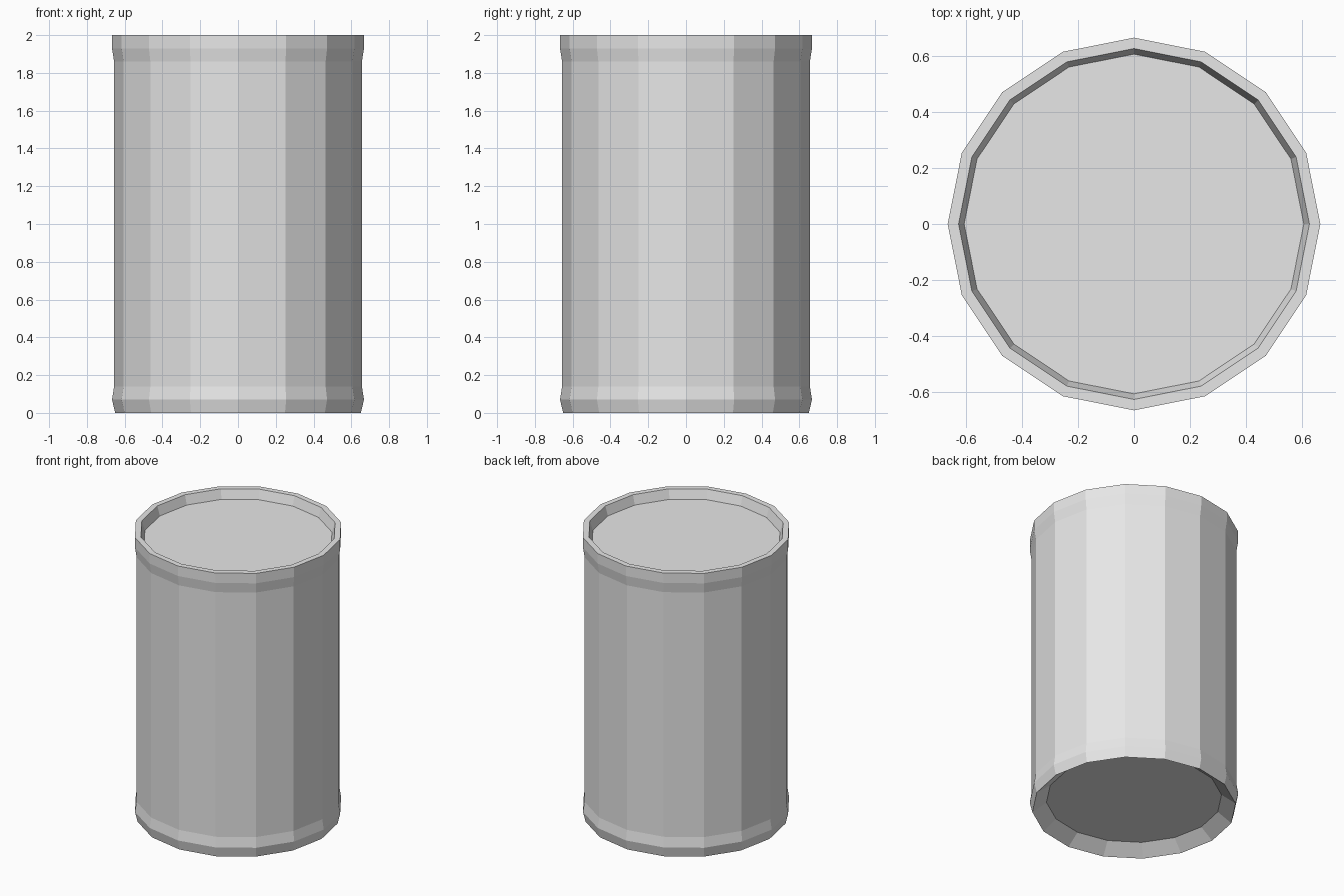
import bpy
import bmesh
from math import cos, sin, tau

cube = bpy.data.objects.get("Cube")
if cube:
    bpy.data.objects.remove(cube, do_unlink=True)

SIDES = 16

# Plain grey metal
grey = bpy.data.materials.new("light grey metal")
grey.use_nodes = True
colour = (0.8, 0.8, 0.8, 1.0)
grey.diffuse_color = colour
grey.node_tree.nodes["Principled BSDF"].inputs["Base Color"].default_value = colour


def lathe(name, profile):
    """Turn a (radius, height) profile into a closed, flat-shaded body with end discs."""
    bm = bmesh.new()
    rings = [[bm.verts.new((r * cos(tau * i / SIDES), r * sin(tau * i / SIDES), z))
              for i in range(SIDES)] for r, z in profile]
    for low, high in zip(rings, rings[1:]):
        for i in range(SIDES):
            j = (i + 1) % SIDES
            bm.faces.new((low[i], low[j], high[j], high[i]))
    bm.faces.new(rings[0][::-1])
    bm.faces.new(rings[-1])
    bmesh.ops.recalc_face_normals(bm, faces=bm.faces)
    mesh = bpy.data.meshes.new(name)
    bm.to_mesh(mesh)
    bm.free()
    mesh.materials.append(grey)
    obj = bpy.data.objects.new(name, mesh)
    bpy.context.collection.objects.link(obj)
    return obj


# Recessed base, lower bead, straight wall, upper rim, recessed lid
base = [(0.56, 0.068), (0.65, 0.0), (0.667, 0.07), (0.656, 0.14)]
top = [(0.656, 1.86), (0.667, 1.93), (0.667, 2.0), (0.628, 2.0), (0.608, 1.935)]
lathe("can_body", base + top)
